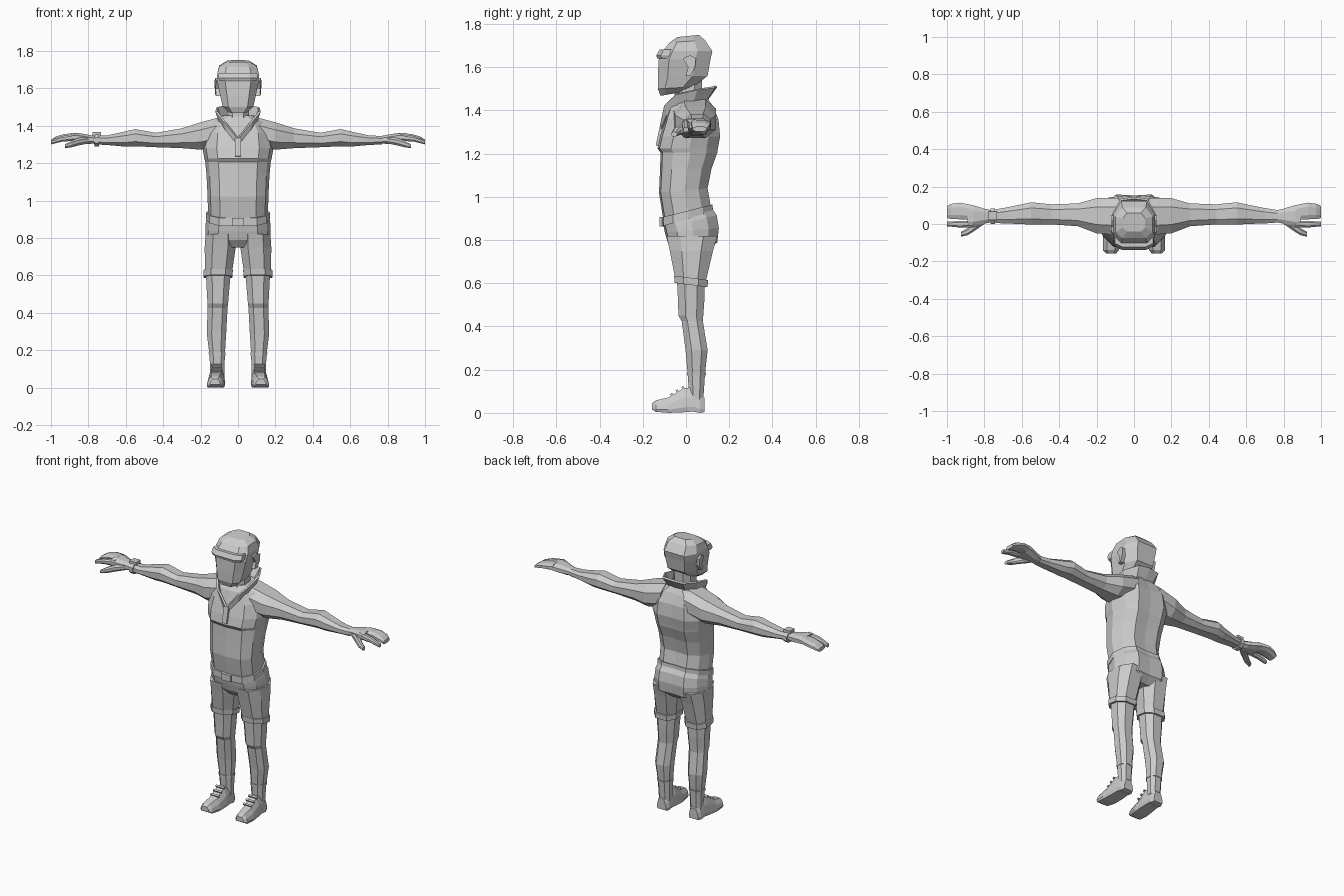
import bpy, bmesh
from math import radians, sin, cos
from mathutils import Matrix

# cross-sections in -1..1
OCT = [(-.5, -1), (.5, -1), (1, -.45), (1, .45), (.5, 1), (-.5, 1), (-1, .45), (-1, -.45)]
HEAD = [(-.62, -1), (.62, -1), (1, -.6), (1, .4), (.62, 1), (-.62, 1), (-1, .4), (-1, -.6)]
HALF = [(.6, -.93), (.9, -.55), (1, .05), (.85, .62), (.5, 1)]
BODY = [(0, -1)] + HALF + [(0, .96)] + [(-u, v) for u, v in reversed(HALF)]
RECT = [(-1, -1), (1, -1), (1, 1), (-1, 1)]


def finish(name, bm, mirror=False):
    bmesh.ops.recalc_face_normals(bm, faces=bm.faces)
    me = bpy.data.meshes.new(name)
    bm.to_mesh(me)
    bm.free()
    ob = bpy.data.objects.new(name, me)
    bpy.context.collection.objects.link(ob)
    if mirror:
        ob.modifiers.new("Mirror", 'MIRROR')
    return ob


def loft(name, axis, rings, sec=OCT, mirror=False):
    """Skin rings (t, a0, a1, b0, b1, tilt) along an axis; tilt shifts t over b."""
    bm = bmesh.new()
    loops = []
    for t, a0, a1, b0, b1, *tilt in rings:
        k = tilt[0] / 2 if tilt else 0
        loop = []
        for u, v in sec:
            p = [(a0 + a1) / 2 + u * (a1 - a0) / 2, (b0 + b1) / 2 + v * (b1 - b0) / 2]
            p.insert(axis, t + k * v)
            loop.append(bm.verts.new(p))
        loops.append(loop)
    n = len(sec)
    for A, B in zip(loops, loops[1:]):
        for i in range(n):
            j = (i + 1) % n
            bm.faces.new((A[i], A[j], B[j], B[i]))
    bm.faces.new(loops[0])
    bm.faces.new(loops[-1])
    return finish(name, bm, mirror)


def sym(t, hw, y0, y1, tilt=0):
    return (t, -hw, hw, y0, y1, tilt)


def box(name, loc, size, rot_x=0, mirror=False):
    bm = bmesh.new()
    M = Matrix.Translation(loc) @ Matrix.Rotation(radians(rot_x), 4, 'X') @ Matrix.Diagonal((*size, 1))
    bmesh.ops.create_cube(bm, size=1, matrix=M)
    return finish(name, bm, mirror)


# sweater body
loft("torso", 2, [
    sym(.925, .16, -.105, .115, .06), sym(1.03, .163, -.125, .10, .02),
    sym(1.13, .168, -.12, .118), sym(1.205, .175, -.118, .145),
    sym(1.225, .18, -.132, .148), sym(1.28, .19, -.12, .158),
    sym(1.36, .18, -.095, .15), sym(1.42, .145, -.075, .125),
    sym(1.455, .08, -.05, .10)], BODY)

# arms
loft("arm", 0, [
    (.08, -.06, .14, 1.30, 1.45), (.20, -.05, .138, 1.272, 1.418),
    (.30, -.012, .11, 1.28, 1.386), (.44, -.002, .105, 1.285, 1.362),
    (.55, -.004, .116, 1.29, 1.382), (.60, 0, .105, 1.288, 1.37),
    (.70, .003, .085, 1.297, 1.348), (.77, .008, .074, 1.30, 1.345)], OCT, True)

# hands
loft("palm", 0, [(.75, .012, .07, 1.305, 1.342), (.80, .002, .082, 1.303, 1.352),
                 (.86, -.018, .10, 1.312, 1.362), (.89, -.018, .105, 1.318, 1.36)], OCT, True)
loft("fingers", 0, [(.87, .022, .102, 1.32, 1.362), (.93, .025, .114, 1.32, 1.355),
                    (.975, .027, .108, 1.31, 1.342), (1.0, .032, .096, 1.302, 1.325)], OCT, True)
loft("index_finger", 0, [(.86, -.018, .018, 1.32, 1.358), (.94, -.018, .016, 1.315, 1.345),
                         (1.0, -.012, .012, 1.30, 1.322)], OCT, True)
loft("thumb", 0, [(.80, .0, .04, 1.305, 1.34), (.85, -.035, .012, 1.295, 1.335),
                  (.89, -.06, -.022, 1.285, 1.32), (.925, -.068, -.042, 1.28, 1.30)], OCT, True)

# wristwatch on one arm only
loft("watch_strap", 0, [(-.768, .001, .084, 1.29, 1.352), (-.742, .001, .084, 1.29, 1.354)])
box("watch_face", (-.755, .043, 1.358), (.045, .045, .018))

# head, brow and ears
loft("head", 2, [
    sym(1.478, .05, -.118, .0, .02), sym(1.505, .082, -.13, .035, .01),
    sym(1.56, .095, -.13, .10), sym(1.635, .11, -.127, .113),
    sym(1.675, .112, -.108, .122), sym(1.72, .10, -.075, .088, .01),
    sym(1.745, .06, -.04, .06, .01)], HEAD)
loft("brow_band", 2, [sym(1.64, .10, -.133, -.03), sym(1.655, .106, -.138, -.03),
                      sym(1.682, .102, -.122, -.03)], HEAD)
bm = bmesh.new()
EAR = [(-.015, 1.64), (.018, 1.656), (.046, 1.642), (.042, 1.60), (.022, 1.562), (-.002, 1.56), (.01, 1.60)]
inner = [bm.verts.new((.095, y, z)) for y, z in EAR]
outer = [bm.verts.new((.118 + .15 * max(0, y), y, z)) for y, z in EAR]
for i in range(len(EAR)):
    j = (i + 1) % len(EAR)
    bm.faces.new((inner[i], inner[j], outer[j], outer[i]))
bm.faces.new(outer)
bm.faces.new(inner)
finish("ear", bm, True)
loft("neck", 2, [sym(1.38, .07, -.07, .085), sym(1.45, .06, -.055, .072), sym(1.54, .06, -.05, .075)])

# flared collar running down into a V
bm = bmesh.new()
RIM = [(0, .14, 1.512), (.07, .13, 1.508), (.112, .05, 1.497), (.115, -.045, 1.475), (.075, -.098, 1.425), (.002, -.115, 1.335)]
BASE = [(0, .095, 1.45), (.055, .09, 1.445), (.09, .03, 1.43), (.092, -.045, 1.405), (.06, -.088, 1.375), (.002, -.117, 1.30)]
rim, base = ([bm.verts.new(p) for p in pts] for pts in (RIM, BASE))
for i in range(len(RIM) - 1):
    bm.faces.new((base[i], base[i + 1], rim[i + 1], rim[i]))
collar = finish("collar", bm, True)
solid = collar.modifiers.new("Thickness", 'SOLIDIFY')
solid.thickness = .012
solid.offset = 0
box("placket", (0, -.122, 1.285), (.032, .016, .10), -12)

# belt and shorts
loft("belt", 2, [sym(.898, .17, -.113, .125, .07), sym(.935, .17, -.113, .123, .06)], BODY)
box("belt_buckle", (0, -.113, .885), (.066, .02, .042))
loft("shorts_seat", 2, [
    sym(.91, .166, -.106, .122, .07), sym(.885, .172, -.102, .142, .06),
    sym(.845, .175, -.098, .152, .02), sym(.79, .174, -.085, .145),
    sym(.75, .10, -.05, .10)], BODY)
loft("shorts_leg", 2, [(.82, .012, .173, -.09, .145), (.75, .012, .178, -.075, .125),
                       (.61, .033, .177, -.048, .092)], OCT, True)
loft("shorts_cuff", 2, [(.592, .03, .184, -.053, .10, -.02), (.625, .028, .185, -.055, .102, -.02)], OCT, True)

# legs and socks
loft("leg", 2, [
    (.62, .038, .172, -.042, .088), (.52, .047, .167, -.037, .085),
    (.45, .053, .163, -.035, .08), (.425, .056, .162, -.02, .078),
    (.29, .063, .167, -.002, .10), (.18, .07, .153, .008, .088),
    (.06, .073, .147, .015, .08)], OCT, True)
loft("sock_edge", 2, [(.172, .067, .155, .004, .091), (.188, .067, .157, .004, .093)], OCT, True)

# shoes with laces
loft("shoe", 1, [
    (-.157, .095, .15, .016, .045), (-.14, .08, .166, .005, .058),
    (-.08, .07, .167, 0, .072), (-.01, .068, .16, .003, .115),
    (.03, .07, .156, .006, .118), (.065, .07, .154, 0, .095),
    (.086, .08, .145, .004, .07)],
    [(-.9, -1), (.9, -1), (1, -.6), (.85, .2), (.5, 1), (-.5, 1), (-.85, .2), (-1, -.6)], True)
for i in range(3):
    box("lace_%d" % (i + 1), (.115, -.066 + .026 * i, .084 + .0165 * i), (.06, .011, .012), 30, True)
